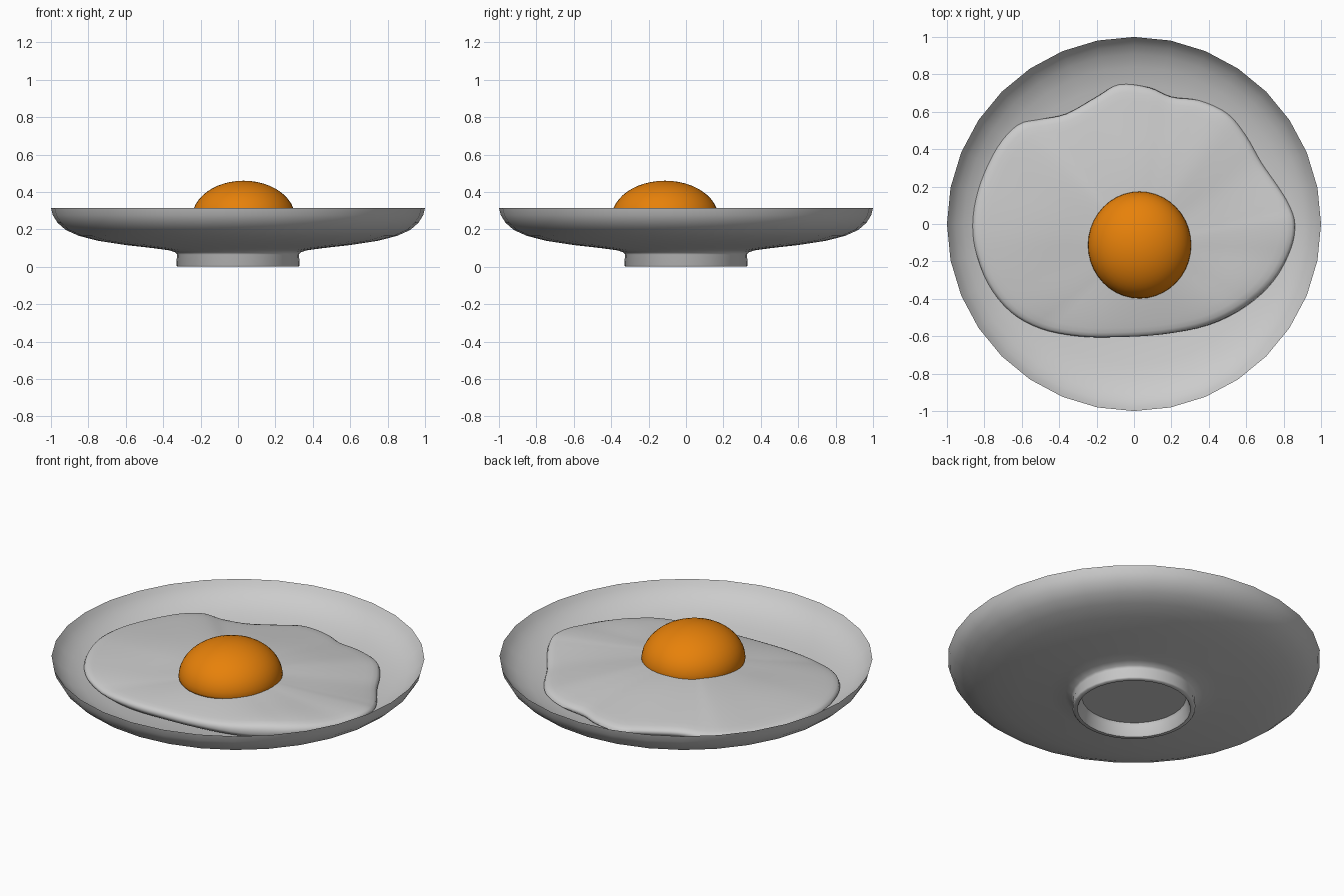
import bpy, bmesh, math
from mathutils import Vector

if "Cube" in bpy.data.objects:
    bpy.data.objects.remove(bpy.data.objects["Cube"])


def finish(name, bm, angle=40, color=None):
    bmesh.ops.recalc_face_normals(bm, faces=bm.faces)
    me = bpy.data.meshes.new(name)
    bm.to_mesh(me)
    bm.free()
    ob = bpy.data.objects.new(name, me)
    bpy.context.collection.objects.link(ob)
    bpy.ops.object.select_all(action='DESELECT')
    ob.select_set(True)
    bpy.context.view_layer.objects.active = ob
    bpy.ops.object.shade_smooth_by_angle(angle=math.radians(angle))
    if color:
        mat = bpy.data.materials.new(name)
        mat.diffuse_color = color
        mat.use_nodes = True
        mat.node_tree.nodes["Principled BSDF"].inputs["Base Color"].default_value = mat.diffuse_color
        me.materials.append(mat)
    return ob


def skin(bm, rings):
    """Bridge successive closed rings and cap the first and last one."""
    loops = [[bm.verts.new(p) for p in ring] for ring in rings]
    n = len(loops[0])
    for a, b in zip(loops, loops[1:]):
        for i in range(n):
            j = (i + 1) % n
            bm.faces.new((a[i], a[j], b[j], b[i]))
    for loop in (loops[0], loops[-1]):
        bm.faces.new(loop)


def circle(r, z, n):
    return [(r * math.cos(2 * math.pi * i / n), r * math.sin(2 * math.pi * i / n), z)
            for i in range(n)]


# Plate: lathe profile from the recess under the foot, round the rim, to the inner floor
inner = [(0.02, 0.112), (0.30, 0.115), (0.45, 0.13), (0.60, 0.147), (0.75, 0.172),
         (0.84, 0.195), (0.91, 0.226), (0.955, 0.258), (0.982, 0.287)]
under = [(0.02, 0.075), (0.28, 0.075), (0.287, 0.06), (0.298, 0.008), (0.304, 0.0),
         (0.324, 0.0), (0.33, 0.007), (0.326, 0.065), (0.335, 0.077), (0.37, 0.088),
         (0.45, 0.099), (0.60, 0.116), (0.75, 0.139), (0.85, 0.165), (0.92, 0.196),
         (0.965, 0.235), (0.99, 0.276), (1.0, 0.314)]
bm = bmesh.new()
skin(bm, [circle(r, z, 32) for r, z in under + inner[::-1]])
finish("plate", bm, 50)


def plate_z(r):
    for (r0, z0), (r1, z1) in zip(inner, inner[1:]):
        if r <= r1:
            return z0 + (z1 - z0) * max(0, r - r0) / (r1 - r0)
    return inner[-1][1]


# Egg white: smooth irregular outline, shrunk towards the yolk in rings
pts = [(.86, 0), (.83, .1), (.77, .2), (.68, .33), (.6, .47), (.5, .59), (.35, .66), (.2, .68),
       (.08, .73), (-.08, .745), (-.2, .68), (-.36, .59), (-.5, .56), (-.62, .53), (-.73, .41),
       (-.82, .22), (-.86, .04), (-.85, -.13), (-.78, -.32), (-.66, -.47), (-.5, -.56),
       (-.3, -.6), (-.1, -.605), (.15, -.59), (.4, -.54), (.6, -.44), (.75, -.3), (.84, -.13)]
P = [Vector(p) for p in pts]
outline = []
for i in range(len(P)):
    a, b, c, d = (P[(i + k) % len(P)] for k in (-1, 0, 1, 2))
    for t in (0, 0.25, 0.5, 0.75):
        outline.append(0.5 * (2 * b + (c - a) * t + (2 * a - 5 * b + 4 * c - d) * t * t
                              + (3 * b - a - 3 * c + d) * t ** 3))
centre = Vector((0.03, -0.11))
# Gentle swells and dips of the top: x, y, height
bumps = [(0.55, -0.45, 0.03), (-0.3, -0.25, -0.02), (0.1, 0.3, 0.008), (0.5, -0.1, -0.012)]


def white_ring(s, lift, top):
    ring = []
    for p in outline:
        q = centre + (p - centre) * s
        edge = max(0.18, plate_z(p.length) + 0.008)
        if top:
            mid = 0.278
            z = mid + (edge + lift - mid) * s ** 1.6
            for x, y, h in bumps:
                d2 = (q.x - x) ** 2 + (q.y - y) ** 2
                z += h * math.exp(-d2 / 0.06) * lift / 0.024
        else:
            z = max(plate_z(q.length) + 0.002, edge - 0.02)
        ring.append((q.x, q.y, z))
    return ring


top_rings = [(1, 0), (0.994, 0.012), (0.98, 0.019), (0.95, 0.023)]
top_rings += [(s, 0.024) for s in (0.9, 0.83, 0.76, 0.68, 0.6, 0.52, 0.44, 0.36, 0.25, 0.03)]
bm = bmesh.new()
skin(bm, [white_ring(s, 0, False) for s in (0.05, 0.4, 0.7, 0.9, 0.985)]
     + [white_ring(s, lift, True) for s, lift in top_rings])
finish("egg_white", bm, 70)

# Yolk: domed ellipsoid with a flatter underside
bm = bmesh.new()
bmesh.ops.create_uvsphere(bm, u_segments=40, v_segments=24, radius=1)
for v in bm.verts:
    h = 0.2 if v.co.z > 0 else 0.07
    v.co = Vector((0.03 + v.co.x * 0.276, -0.112 + v.co.y * 0.286, 0.26 + v.co.z * h))
finish("yolk", bm, 60, (0.8, 0.22, 0.003, 1))
